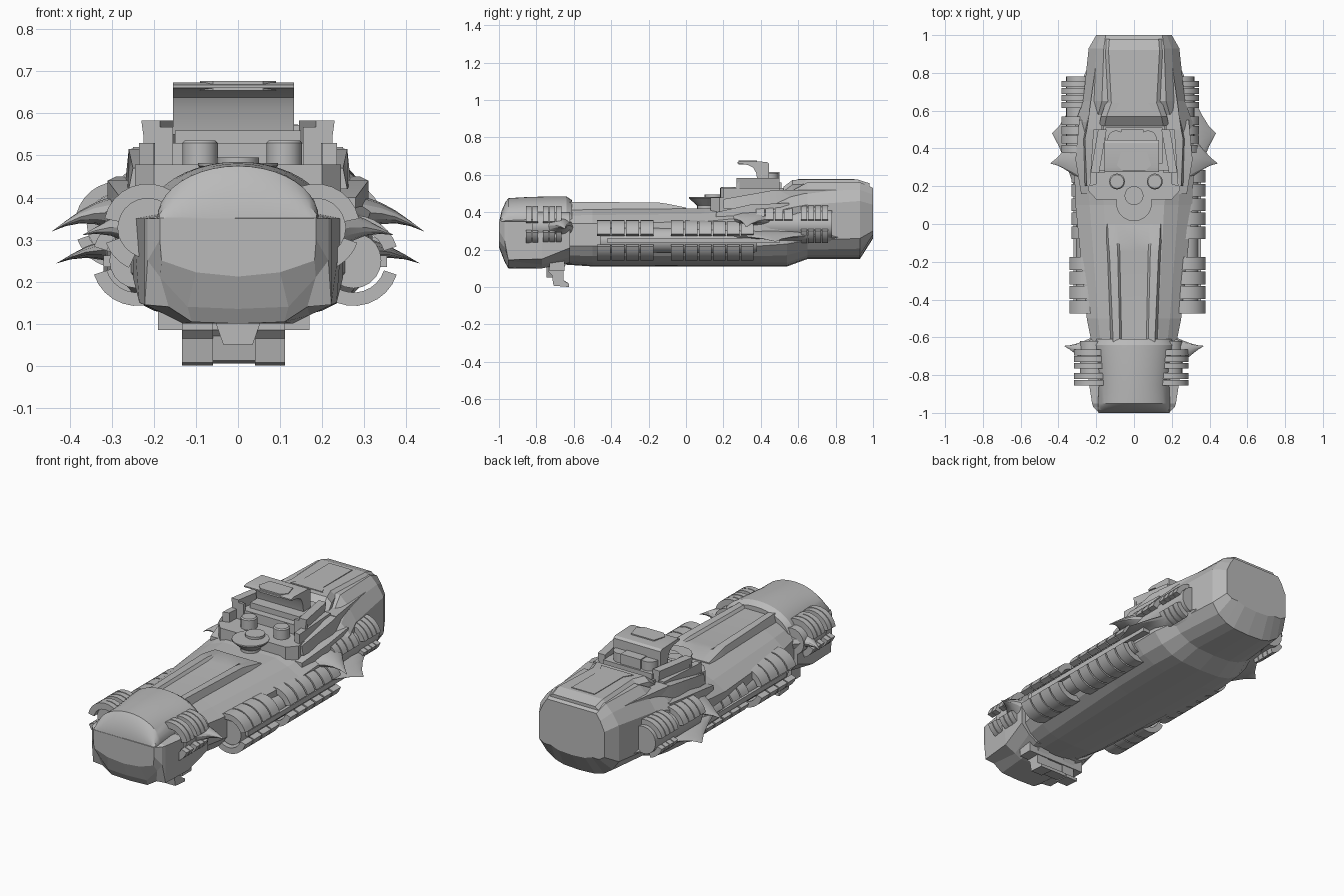
import bpy, bmesh, math
from math import sin, cos, pi, radians

if "Cube" in bpy.data.objects:
    bpy.data.objects.remove(bpy.data.objects["Cube"])

grey = bpy.data.materials.new("hull grey")
grey.diffuse_color = (0.49, 0.49, 0.49, 1)
grey.use_nodes = True
grey.node_tree.nodes["Principled BSDF"].inputs["Base Color"].default_value = grey.diffuse_color


def skin(name, rings):
    """Join closed rings of equal length into a capped solid."""
    bm = bmesh.new()
    vs = [[bm.verts.new(p) for p in r] for r in rings]
    n = len(vs[0])
    for a, b in zip(vs, vs[1:]):
        for i in range(n):
            j = (i + 1) % n
            bm.faces.new((a[i], a[j], b[j], b[i]))
    bm.faces.new(vs[0])
    bm.faces.new(vs[-1][::-1])
    bmesh.ops.remove_doubles(bm, verts=bm.verts, dist=1e-5)
    bmesh.ops.recalc_face_normals(bm, faces=bm.faces)
    me = bpy.data.meshes.new(name)
    bm.to_mesh(me)
    bm.free()
    me.materials.append(grey)
    ob = bpy.data.objects.new(name, me)
    bpy.context.collection.objects.link(ob)
    return ob


def loft(name, sections):
    """Sections are (y, half profile from bottom centre to top centre)."""
    rings = []
    for y, half in sections:
        full = half + [(-x, z) for x, z in half[::-1] if x > 0]
        rings.append([(x, y, z) for x, z in full])
    return skin(name, rings)


def extrude_x(name, prof, x0, x1):
    return skin(name, [[(x, y, z) for y, z in prof] for x in (x0, x1)])


def slab(name, plan, z0, z1, top=1.0):
    """Symmetric plan outline given as (half width, y), extruded upward."""
    full = plan + [(-x, y) for x, y in plan[::-1]]
    return skin(name, [[(x * k, y, z) for x, y in full] for z, k in ((z0, 1), (z1, top))])


def box(name, x0, x1, y0, y1, z0, z1):
    return extrude_x(name, [(y0, z0), (y1, z0), (y1, z1), (y0, z1)], x0, x1)


def pipe(name, x, z, r, y0, y1, n=20):
    return skin(name, [[(x + r * cos(2*pi*i/n), y, z + r * sin(2*pi*i/n)) for i in range(n)]
                       for y in (y0, y1)])


def drum(name, x, y, levels, n=20):
    return skin(name, [[(x + r * cos(2*pi*i/n), y + r * sin(2*pi*i/n), z) for i in range(n)]
                       for z, r in levels])


def band(name, s, cx, cz, r0, r1, y0, y1, a0, a1, n=8):
    rings = []
    for i in range(n + 1):
        a = radians(a0 + (a1 - a0) * i / n)
        rings.append([(s * (cx + r * cos(a)), y, cz + r * sin(a))
                      for r, y in ((r0, y0), (r1, y0), (r1, y1), (r0, y1))])
    return skin(name, rings)


def horn(name, s, base, ly, lz, tip, n=12):
    rings = []
    for t in (0, .2, .4, .6, .8, .99):
        k = (1 - t) ** 1.3
        c = [b + (e - b) * t for b, e in zip(base, tip)]
        rings.append([(s * c[0], c[1] + ly * k * cos(2*pi*i/n),
                       c[2] + lz * k * sin(2*pi*i/n) + .02 * sin(pi * t)) for i in range(n)])
    return skin(name, rings)


# Main hull and stern
def hull(y, b, w, zl, zh, dw, top):
    return (y, [(0, b), (.4*w, b + .005), (.62*w, b + .02), (.84*w, b + (zl - b) * .5), (w, zl),
                (w, zh), ((w + dw) / 2, zh + (top - zh) * .6), (dw, top), (0, top)])


loft("main_hull", [hull(*v) for v in (
    (-.65, .12, .22, .22, .34, .13, .41), (-.5, .11, .25, .22, .34, .13, .415),
    (.1, .11, .31, .22, .35, .16, .42), (.4, .11, .32, .22, .38, .2, .45),
    (.54, .11, .31, .23, .42, .2, .5), (.65, .15, .27, .25, .44, .17, .56),
    (.93, .15, .24, .26, .46, .16, .56), (1, .26, .2, .3, .44, .15, .53))])

# Front deck with a sunken centre, and tail hump
loft("front_deck", [(y, [(0, .39), (w, .39), (w - .02, t), (.075*w/.13, t), (.065*w/.13, t - d), (0, t - d)])
                    for y, w, t, d in ((-.63, .13, .455, .015), (-.15, .15, .452, .015),
                                       (-.1, .155, .445, .002), (0, .16, .425, .001))])
loft("tail_hump", [(y, [(0, .5), (w, .5), (w, t - .025), (w - .03, t), (0, t)]) for y, w, t in
                   ((.52, .185, .535), (.57, .175, .573), (.64, .15, .575), (.92, .165, .574), (.98, .16, .555))])
slab("tail_panel", [(.1, .6), (.07, .65), (.07, .9)], .57, .578)
for s in (-1, 1):
    skin("tail_ridge", [[(s*x, y, z) for x, y in ((.17, .5), (.25, .5), (.2, .86), (.18, .86))]
                        for z in (.44, .52)])

# Blunt nose block with dome: flat brow panel over a receding jaw
loft("nose_block", [
    (-1, [(0, .212), (.1, .222), (.182, .25), (.186, .3), (.186, .35), (0, .35)]),
    (-.97, [(0, .135), (.12, .14), (.185, .21), (.215, .25), (.215, .35), (0, .37)]),
    (-.95, [(0, .1), (.11, .104), (.165, .14), (.222, .145), (.222, .35), (0, .39)]),
    (-.77, [(0, .1), (.13, .1), (.17, .12), (.235, .15), (.25, .35), (0, .4)]),
    (-.62, [(0, .13), (.15, .13), (.2, .16), (.25, .21), (.25, .35), (0, .42)])])
dome = []
for y, w, h in ((-.998, .188, .005), (-.985, .19, .06), (-.965, .192, .105), (-.95, .192, .125),
                (-.85, .187, .131), (-.72, .205, .135), (-.64, .215, .135), (-.61, .2, .115)):
    dome.append((y, [(0, .345), (w, .345)] + [(w * cos(a), .35 + h * sin(a))
                for a in [pi / 2 * i / 10 for i in range(11)]][:-1] + [(0, .35 + h)]))
loft("nose_dome", dome)

# Foot under the nose
foot = [(-.73, .14), (-.64, .14), (-.66, .1), (-.66, .04), (-.63, .022), (-.63, .005),
        (-.70, .012), (-.71, .07), (-.73, .09)]
extrude_x("foot_plate", foot, -.06, .05)
for x0, x1 in ((-.133, -.06), (.04, .112)):
    extrude_x("foot_cheek", [(y - .008 if y < -.68 else y + .005, max(0, z - .005)) for y, z in foot], x0, x1)
box("foot_mount", -.19, .17, -.73, -.65, .085, .15)
slab("foot_wedge", [(.035, -.745), (.035, -.7)], .05, .12, 1.7)

# Side machinery: (left / right outward shift, as the two sides differ slightly)
for s in (-1, 1):
    side = "left" if s < 0 else "right"
    mid, rear, nose = (.24, .285, .215) if s < 0 else (.275, .245, .185)
    pipe(side + "_mid_pipe", s * mid, .25, .066, -.46, .38)
    pipe(side + "_rear_pipe", s * rear, .335, .075, .37, .78)
    pipe(side + "_nose_pipe", s * nose, .328, .072, -.82, -.62)
    box(side + "_rail", s * .2, s * (mid + .08), -.42, .5, .235, .262)
    # split ribs along the middle
    for y, w in [(-.475 + .077*i, .07) for i in range(4)] + [(-.08 + .075*i, .066) for i in range(6)]:
        for a0, a1 in ((18, 110), (-125, -18)):
            r = .108 if y < -.15 or s > 0 else .095
            band(side + "_mid_rib", s, mid, .25, r - .032, r, y, y + w, a0, a1)
    # stern ribs
    for y in (.375, .425, .475, .525, .615, .652, .689, .726):
        w = .044 if y < .6 else .032
        band(side + "_stern_rib", s, rear, .335, .075, .103, y, y + w, 15, 110)
        if y > .6:
            band(side + "_stern_rib_low", s, rear, .335, .075, .103, y, y + w, -75, -20)
    # nose ribs
    for y in (-.855, -.82, -.765, -.73, -.695):
        band(side + "_nose_rib", s, nose, .328, .07, .105, y, y + .03, 12, 125)
        band(side + "_nose_rib_low", s, nose, .328, .07, .105, y, y + .03, -65, -20)
    # curved spikes
    horn(side + "_upper_spike", s, (.27, .37, .36), .15, .05, (.445, .32, .318))
    horn(side + "_lower_spike", s, (.25, .4, .265), .42, .045, (.435, .48, .242))
    horn(side + "_nose_spike", s, (.2, -.69, .31), .1, .065, (.372, -.645, .31))
    # shoulder armour beside the bridge
    skin(side + "_shoulder", [[(s * x, y, z) for x, z in ((.2, .36), (w, .36), (w, t), (.2, t))]
                              for y, w, t in ((.16, .28, .4), (.34, .31, .44), (.55, .29, .45))])
    skin(side + "_shoulder_wall", [[(s * x, y, z) for x, z in ((.2, .42), (w, .42), (w - .01, t), (.2, t))]
                                   for y, w, t in ((.2, .26, .47), (.45, .27, .515), (.6, .24, .52))])

# Stepped bridge with open parapets
slab("bridge_base", [(.2, .13), (.245, .18), (.2, .5)], .4, .478)
slab("bridge_tier", [(.19, .28), (.2, .3), (.16, .52)], .47, .53)
slab("bridge_upper", [(.15, .32), (.15, .51)], .52, .56)
drum("bow_platform", 0, .11, [(.4, .05), (.435, .05), (.475, .095), (.482, .095)])
drum("bow_gun_mount", 0, .15, [(.47, .05), (.495, .05)])
for s in (-1, 1):
    skin("parapet", [[(s * x, y, z) for x, y in ((.2, .21), (.235, .2), (.215, .5), (.185, .5))]
                     for z in (.47, .53)])
    skin("parapet_top", [[(s * x, y, z) for x, y in ((.185, .27), (.2 + f, .27), (.16 + f, .5), (.145, .5))]
                         for z, f in ((.51, .02), (.583, .03))])
    skin("parapet_front", [[(s * x, y, z) for x, y in ((.155, .27), (.225, .27), (.225, .285), (.155, .285))]
                           for z in (.47, .568)])
    drum("turret", s * .1 + .01, .225, [(.47, .042), (.53, .042), (.536, .036)])
    drum("tower_drum", s * .085 - .01, .45, [(.54, .045), (.61, .045)])

# Command tower with overhanging curved hood
extrude_x("command_tower", [(.385, .55), (.375, .61), (.36, .638), (.33, .653), (.275, .661), (.275, .668),
                            (.3, .674), (.43, .669), (.445, .66), (.445, .55)], -.155, .133)
slab("tower_cap", [(.06, .28), (.09, .31), (.07, .38)], .655, .677)
box("tower_back", -.07, .05, .44, .5, .54, .615)

# Round the curved parts, leave hull plating faceted
for ob in bpy.data.objects:
    ob.select_set(ob.name not in ("main_hull", "nose_block", "tail_hump"))
bpy.context.view_layer.objects.active = bpy.data.objects["nose_dome"]
bpy.ops.object.shade_smooth_by_angle(angle=radians(25))
